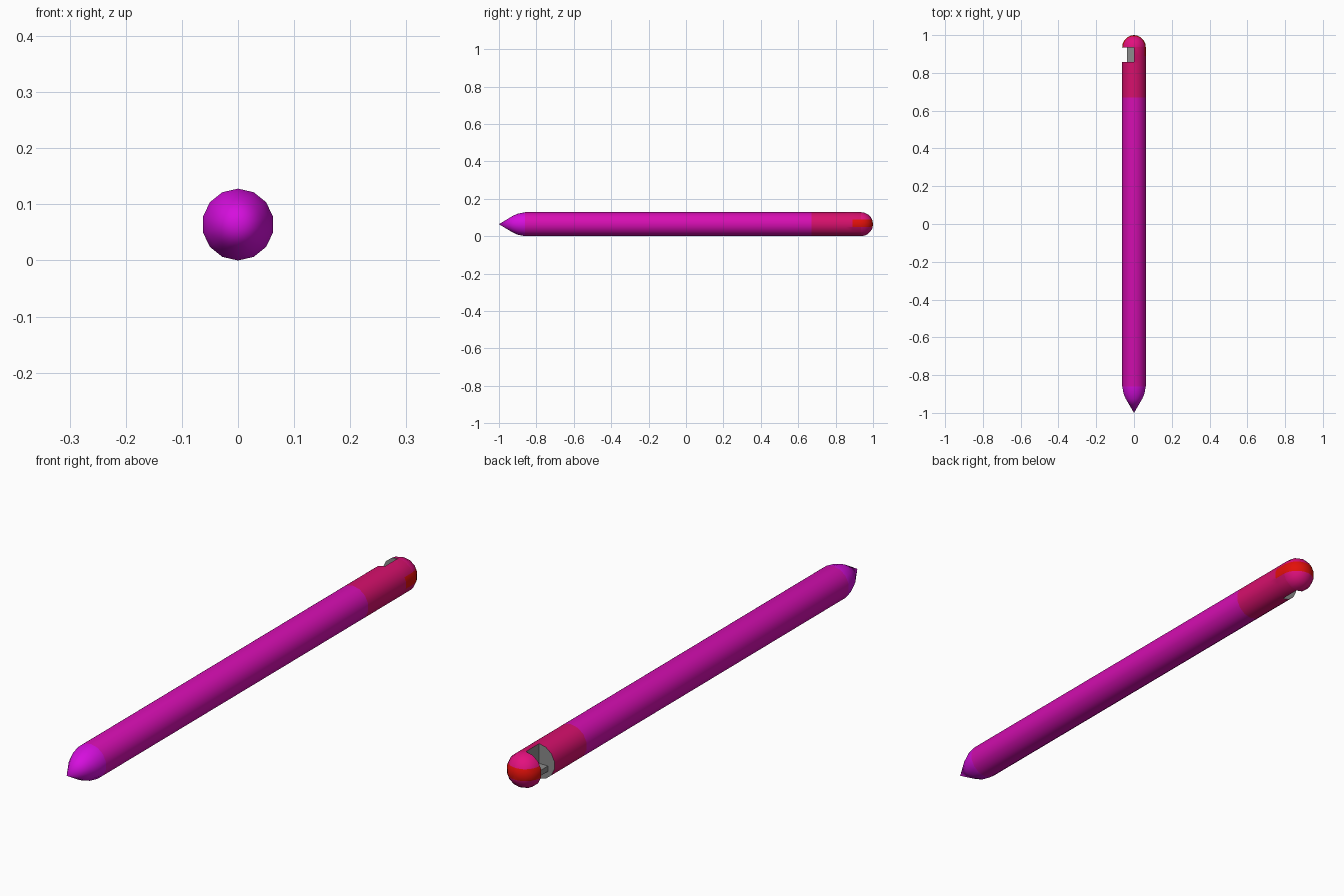
import bpy, bmesh, math

if "Cube" in bpy.data.objects:
    bpy.data.objects.remove(bpy.data.objects["Cube"])

SIDES = 14
R = 0.064


def material(name, rgb):
    m = bpy.data.materials.new(name)
    lin = [((c / 255 + 0.055) / 1.055) ** 2.4 if c > 10 else c / 255 / 12.92 for c in rgb]
    m.diffuse_color = (*lin, 1)
    m.use_nodes = True
    m.node_tree.nodes["Principled BSDF"].inputs["Base Color"].default_value = m.diffuse_color
    return m


violet = material("violet", (214, 14, 222))
magenta = material("magenta", (214, 14, 178))
crimson = material("crimson", (214, 16, 108))
pink = material("pink", (226, 16, 126))
red = material("red", (226, 16, 10))
grey = material("grey", (140, 140, 140))


def lathe(name, profile, mats):
    """Revolve (y, radius) points about the long axis."""
    bm = bmesh.new()
    rings = []
    for y, r in profile:
        if r == 0:
            rings.append([bm.verts.new((0, y, R))] * SIDES)
        else:
            rings.append([bm.verts.new((r * math.sin(2 * math.pi * i / SIDES), y,
                                        R + r * math.cos(2 * math.pi * i / SIDES)))
                          for i in range(SIDES)])
    for a, b in zip(rings, rings[1:]):
        for i in range(SIDES):
            j = (i + 1) % SIDES
            bm.faces.new(list(dict.fromkeys((a[i], a[j], b[j], b[i]))))
    # open ends are capped flat
    for ring in (rings[0], rings[-1]):
        if len(set(ring)) > 1:
            bm.faces.new(ring)
    bmesh.ops.recalc_face_normals(bm, faces=bm.faces)
    return finish(name, bm, mats)


def finish(name, bm, mats):
    me = bpy.data.meshes.new(name)
    bm.to_mesh(me)
    bm.free()
    ob = bpy.data.objects.new(name, me)
    bpy.context.collection.objects.link(ob)
    for m in mats:
        me.materials.append(m)
    return ob


def smooth(ob):
    bpy.ops.object.select_all(action='DESELECT')
    ob.select_set(True)
    bpy.context.view_layer.objects.active = ob
    bpy.ops.object.shade_smooth_by_angle(angle=math.radians(32))


# Shaft with pointed tip, then the collar and rounded head
shaft = lathe("shaft", [(-1, 0), (-0.925, 0.045), (-0.9, 0.056), (-0.86, R), (0.67, R)],
              [magenta, violet])
for p in shaft.data.polygons:
    p.material_index = 1 if p.center.y < -0.86 else 0

dome = [(0.936 + R * math.sin(math.radians(a)), R * math.cos(math.radians(a)))
        for a in (0, 18, 36, 54, 72)] + [(1, 0)]
head = lathe("head", [(0.67, R), (0.85, R), (0.89, R)] + dome, [crimson, pink, red, grey])

# Red band round the head, cut in at two heights
bm = bmesh.new()
bm.from_mesh(head.data)
for z in (0.048, 0.09):
    faces = [f for f in bm.faces if f.calc_center_median().y > 0.88]
    geom = faces + list({e for f in faces for e in f.edges}) + list({v for f in faces for v in f.verts})
    bmesh.ops.bisect_plane(bm, geom=geom, plane_co=(0, 0, z), plane_no=(0, 0, 1))
for f in bm.faces:
    c = f.calc_center_median()
    if c.y > 0.89:
        f.material_index = 2 if 0.048 < c.z < 0.09 else (1 if c.y > 0.936 else 0)
bm.to_mesh(head.data)
bm.free()

# Notch through the left half of the head
bm = bmesh.new()
bmesh.ops.create_cube(bm, size=1)
for v in bm.verts:
    v.co = (-0.05 + 0.1 * v.co.x, 0.8955 + 0.077 * v.co.y, R + 0.2 * v.co.z)
cutter = finish("notch_cutter", bm, [grey])
cutter.hide_render = True
cutter.hide_set(True)
mod = head.modifiers.new("notch", 'BOOLEAN')
mod.object = cutter
mod.operation = 'DIFFERENCE'
mod.solver = 'EXACT'
mod.material_mode = 'TRANSFER'
bpy.context.view_layer.objects.active = head
head.select_set(True)
bpy.ops.object.modifier_apply(modifier="notch")
bpy.data.objects.remove(cutter)

# Small bar inside the notch
bm = bmesh.new()
bmesh.ops.create_cube(bm, size=1)
for v in bm.verts:
    v.co = (-0.018 + 0.036 * v.co.x, 0.8955 + 0.077 * v.co.y, 0.045 + 0.02 * v.co.z)
finish("notch_bar", bm, [grey])

for ob in (shaft, head):
    smooth(ob)
